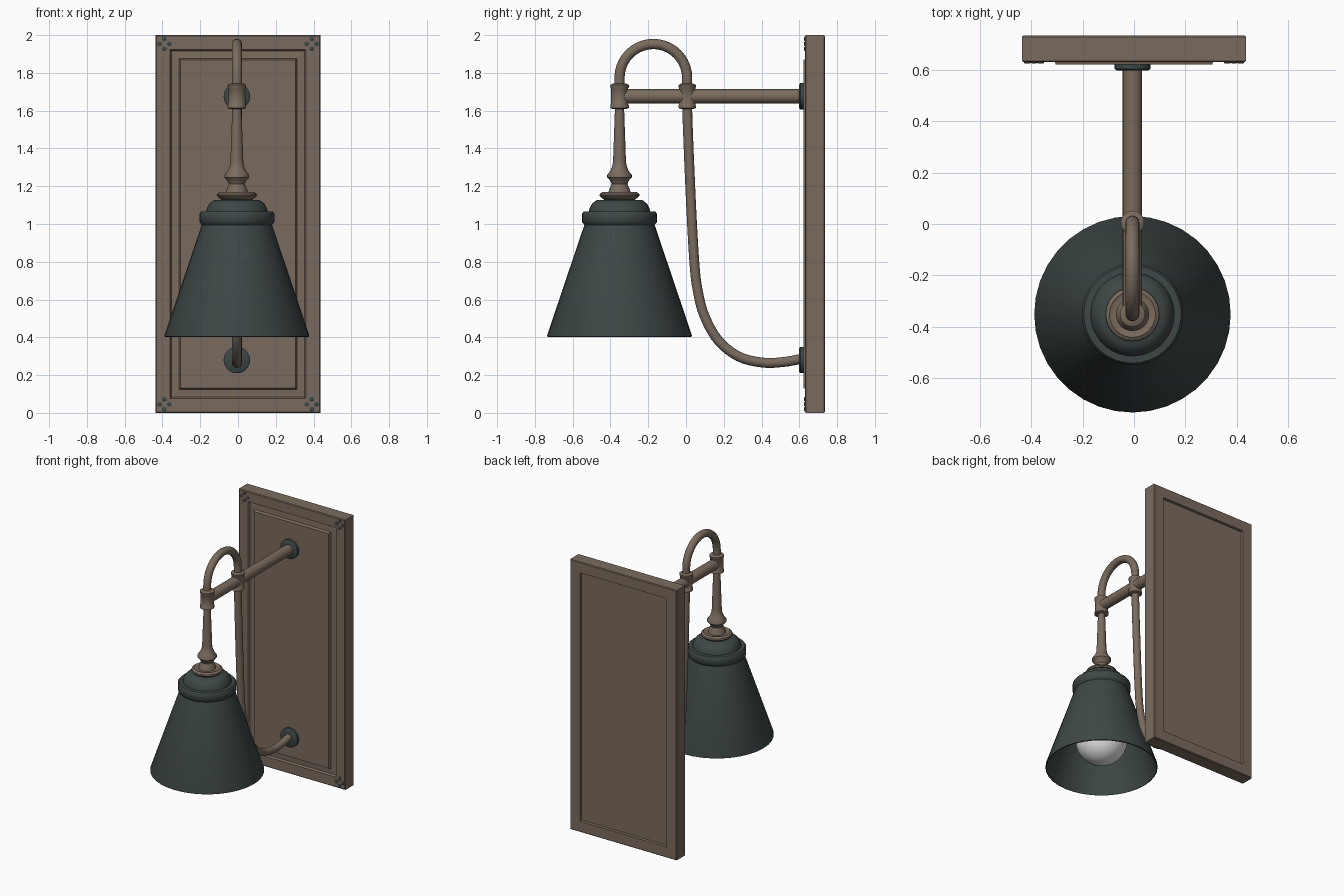
import bpy, bmesh, math
from mathutils import Vector

if "Cube" in bpy.data.objects:
    bpy.data.objects.remove(bpy.data.objects["Cube"])

X0, LAMP_Y, POST_Y = -0.006, -0.352, 0.006


def material(name, rgb):
    m = bpy.data.materials.new(name)
    m.diffuse_color = (*rgb, 1)
    m.use_nodes = True
    m.node_tree.nodes["Principled BSDF"].inputs["Base Color"].default_value = m.diffuse_color
    return m


BRONZE = material("warm bronze", (0.195, 0.148, 0.112))
DARK = material("dark slate", (0.047, 0.062, 0.062))
WHITE = material("bulb white", (0.8, 0.8, 0.8))


def finish(bm, name, mat, smooth=True):
    bmesh.ops.recalc_face_normals(bm, faces=bm.faces)
    me = bpy.data.meshes.new(name)
    bm.to_mesh(me)
    bm.free()
    ob = bpy.data.objects.new(name, me)
    bpy.context.collection.objects.link(ob)
    me.materials.append(mat)
    if smooth:
        bpy.ops.object.select_all(action='DESELECT')
        ob.select_set(True)
        bpy.context.view_layer.objects.active = ob
        bpy.ops.object.shade_smooth_by_angle(angle=math.radians(40))
    return ob


def loft(bm, rings, caps=True, closed=False):
    vs = [[bm.verts.new(p) for p in r] for r in rings]
    n = len(vs[0])
    pairs = list(zip(vs, vs[1:])) + ([(vs[-1], vs[0])] if closed else [])
    for a, b in pairs:
        for i in range(n):
            j = (i + 1) % n
            bm.faces.new((a[i], a[j], b[j], b[i]))
    if caps and not closed:
        bm.faces.new(vs[0])
        bm.faces.new(vs[-1])


def lathe(name, profile, mat, origin, axis='Z', n=32, closed=False):
    """Spin (radius, height) points about an axis through origin."""
    o = Vector(origin)
    rings = []
    for r, h in profile:
        ring = []
        for i in range(n):
            a = 2 * math.pi * i / n
            c, s = r * math.cos(a), r * math.sin(a)
            ring.append(o + Vector((c, s, h) if axis == 'Z' else (c, h, s)))
        rings.append(ring)
    bm = bmesh.new()
    loft(bm, rings, closed=closed)
    return finish(bm, name, mat)


def tube(name, path, r, mat, n=16):
    """Sweep a circle along (y, z) points lying in the plane x = X0."""
    pts = [Vector((X0, y, z)) for y, z in path]
    side = Vector((1, 0, 0))
    rings = []
    for i, p in enumerate(pts):
        t = (pts[min(i + 1, len(pts) - 1)] - pts[max(i - 1, 0)]).normalized()
        up = side.cross(t)
        rings.append([p + r * (side * math.cos(a) + up * math.sin(a))
                      for a in (2 * math.pi * k / n for k in range(n))])
    bm = bmesh.new()
    loft(bm, rings)
    return finish(bm, name, mat)


def spline(pts, steps=6):
    """Catmull-Rom curve through the points."""
    P = [Vector(p) for p in pts]
    P = [2 * P[0] - P[1]] + P + [2 * P[-1] - P[-2]]
    out = []
    for a, b, c, d in zip(P, P[1:], P[2:], P[3:]):
        for k in range(steps):
            t = k / steps
            out.append(0.5 * (2 * b + (c - a) * t + (2 * a - 5 * b + 4 * c - d) * t ** 2
                              + (3 * b - a - 3 * c + d) * t ** 3))
    return out + [P[-2]]


# wall plate: moulded frame, groove and raised panel as (inset, y) rings
section = [(0.082, 0.716), (0.08, 0.735), (0.005, 0.735), (0, 0.73), (0, 0.636),
           (0.005, 0.631), (0.076, 0.631), (0.084, 0.645), (0.124, 0.642), (0.131, 0.622)]
rings = []
for d, y in section:
    w, lo, hi = 0.436 - d, d, 2 - d
    rings.append([(-w, y, lo), (w, y, lo), (w, y, hi), (-w, y, hi)])
bm = bmesh.new()
loft(bm, rings)
finish(bm, "wall_plate", BRONZE, smooth=False)

# four studs in each plate corner
for i, (sx, z) in enumerate([(-1, 0.046), (1, 0.046), (-1, 1.954), (1, 1.954)]):
    for j, (dx, dz) in enumerate([(0.026, 0), (-0.026, 0), (0, 0.026), (0, -0.026)]):
        lathe(f"corner_stud_{i}_{j}", [(0.013, 0.634), (0.013, 0.628), (0.007, 0.625)], DARK,
              (sx * 0.39 + dx, 0, z + dz), 'Y', 10)

# rosettes where the arm and the brace meet the plate
for name, z in (("upper_rosette", 1.676), ("lower_rosette", 0.28)):
    lathe(name, [(0.07, 0.63), (0.07, 0.605), (0.06, 0.598)], DARK, (X0, 0, z), 'Y', 24)

# horizontal arm
lathe("arm", [(0.038, LAMP_Y), (0.038, 0.61)], BRONZE, (X0, 0, 1.676), 'Y', 20)

# joint collars
for name, y, r in (("front_collar", LAMP_Y, 0.046), ("rear_collar", POST_Y, 0.043)):
    lathe(name, [(r - 0.012, 1.608), (r + 0.003, 1.614), (r + 0.003, 1.628), (r, 1.632),
                 (r, 1.72), (r + 0.003, 1.724), (r + 0.003, 1.736), (r - 0.012, 1.744)],
          BRONZE, (X0, y, 0), n=24)

# arch above the arm
mid, rad = (LAMP_Y + POST_Y) / 2, (POST_Y - LAMP_Y) / 2
arch = [(LAMP_Y, 1.7)]
arch += [(mid - rad * math.cos(math.pi * k / 20), 1.774 + rad * math.sin(math.pi * k / 20))
         for k in range(21)]
tube("arch", arch + [(POST_Y, 1.7)], 0.027, BRONZE)

# curved brace down to the plate
tube("brace", spline([(0.005, 1.68), (0.01, 1.5), (0.027, 1.1), (0.044, 0.8), (0.06, 0.66),
                      (0.095, 0.52), (0.17, 0.385), (0.28, 0.298), (0.41, 0.266),
                      (0.52, 0.27), (0.61, 0.286)]), 0.026, BRONZE)

# turned stem with bead and dished cup
lathe("stem", [(0.07, 1.125), (0.095, 1.138), (0.106, 1.15), (0.104, 1.16), (0.09, 1.17),
               (0.075, 1.163), (0.06, 1.165), (0.055, 1.182), (0.042, 1.212), (0.05, 1.23),
               (0.065, 1.246), (0.065, 1.26), (0.048, 1.282), (0.037, 1.31), (0.034, 1.335),
               (0.024, 1.62)], BRONZE, (X0, LAMP_Y, 0), n=24)

# hollow lamp shade: outside up, inside down
lathe("shade", [(0.377, 0.402), (0.383, 0.405), (0.383, 0.412), (0.186, 0.995), (0.19, 1.0),
                (0.198, 1.01), (0.198, 1.055), (0.19, 1.065), (0.163, 1.066), (0.158, 1.085),
                (0.145, 1.108), (0.122, 1.126), (0.06, 1.13), (0.06, 1.115), (0.12, 1.11),
                (0.15, 1.06), (0.176, 0.995), (0.374, 0.41)],
      DARK, (X0, LAMP_Y, 0), n=36, closed=True)

# bulb with neck
bulb = [(0.178 * math.sin(a), 0.62 - 0.178 * math.cos(a))
        for a in (math.radians(6 + 134 * k / 14) for k in range(15))]
lathe("bulb", bulb + [(0.085, 0.82), (0.065, 0.88), (0.06, 1.12)], WHITE, (X0, LAMP_Y, 0), n=28)
